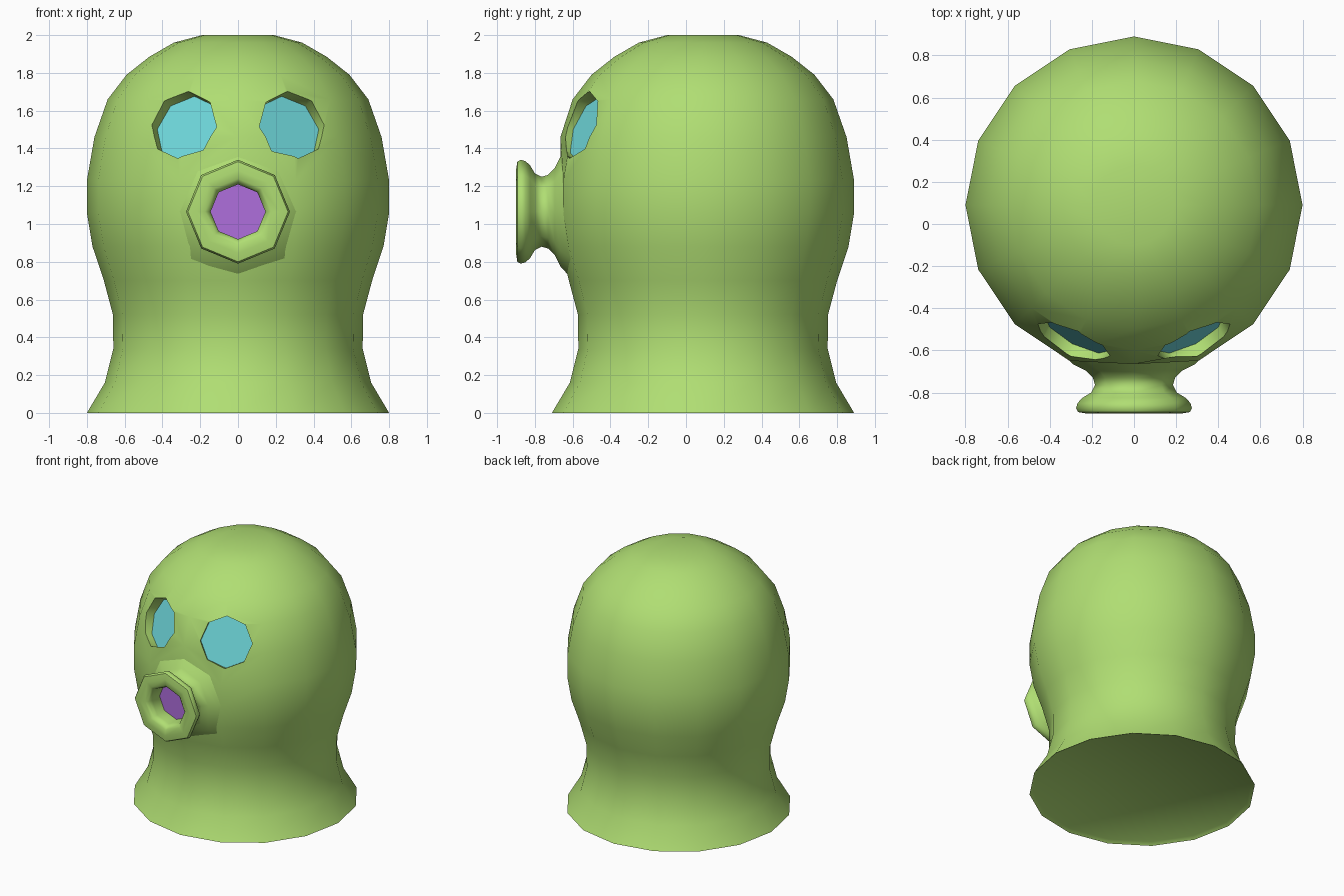
import bpy, bmesh, math
from mathutils import Matrix, Vector

if "Cube" in bpy.data.objects:
    bpy.data.objects.remove(bpy.data.objects["Cube"])


def material(name, color):
    m = bpy.data.materials.new(name)
    m.diffuse_color = (*color, 1)
    m.use_nodes = True
    m.node_tree.nodes["Principled BSDF"].inputs["Base Color"].default_value = m.diffuse_color
    return m


green = material("mask green", (0.434, 0.730, 0.171))
cyan = material("lens cyan", (0.156, 0.679, 0.701))
purple = material("mouth purple", (0.429, 0.156, 0.716))


def lathe(name, profile, sides, matrix, mats, last_mat=0):
    """Spin (radius, height) points around local z; the last ring may get its own material."""
    bm = bmesh.new()
    rings = []
    for r, z in profile:
        rings.append([bm.verts.new((r * math.cos(2 * math.pi * i / sides),
                                    r * math.sin(2 * math.pi * i / sides), z))
                      for i in range(sides)])
    for k, (a, b) in enumerate(zip(rings, rings[1:])):
        for i in range(sides):
            j = (i + 1) % sides
            f = bm.faces.new((a[i], a[j], b[j], b[i]))
            if k == len(rings) - 2:
                f.material_index = last_mat
    bmesh.ops.remove_doubles(bm, verts=bm.verts, dist=1e-5)
    bmesh.ops.recalc_face_normals(bm, faces=bm.faces)
    bm.transform(matrix)
    me = bpy.data.meshes.new(name)
    bm.to_mesh(me)
    bm.free()
    for m in mats:
        me.materials.append(m)
    ob = bpy.data.objects.new(name, me)
    bpy.context.collection.objects.link(ob)
    return ob


def activate(ob):
    bpy.ops.object.select_all(action='DESELECT')
    ob.select_set(True)
    bpy.context.view_layer.objects.active = ob


def smooth(ob):
    activate(ob)
    bpy.ops.object.shade_smooth_by_angle(angle=math.radians(50))


# Head, neck and flared collar
head = lathe("head", [
    (0, 0.02), (0.775, 0.02), (0.80, 0), (0.705, 0.16), (0.66, 0.34), (0.662, 0.52),
    (0.71, 0.70), (0.77, 0.88), (0.80, 1.06), (0.80, 1.23), (0.76, 1.46),
    (0.69, 1.66), (0.59, 1.79), (0.47, 1.885), (0.34, 1.96), (0.19, 2.0), (0, 2.0)],
    16, Matrix.Translation((0, 0.09, 0)), [green])
# Slightly flattened face behind the mouth
for v in head.data.vertices:
    if 0.6 < v.co.z < 1.6:
        v.co.y = max(v.co.y, -0.665)

# Eye sockets cut into the head, each with a recessed lens
R, DEPTH = 0.187, 0.09
az, el = math.radians(28), math.radians(21)
for side, label in ((-1, "left"), (1, "right")):
    n = Vector((side * math.sin(az) * math.cos(el), -math.cos(az) * math.cos(el), math.sin(el)))
    floor = Vector((side * 0.30, -0.58, 1.532)) - n * DEPTH
    place = Matrix.Translation(floor) @ n.to_track_quat('Z', 'Y').to_matrix().to_4x4()
    cutter = lathe("socket_cutter", [(0, 0), (R, 0), (R, 0.4), (0, 0.4)], 8, place, [green])
    cutter.hide_render = True
    mod = head.modifiers.new("socket", 'BOOLEAN')
    mod.operation, mod.solver, mod.object = 'DIFFERENCE', 'EXACT', cutter
    activate(head)
    bpy.ops.object.modifier_apply(modifier=mod.name)
    bpy.data.objects.remove(cutter)
    lathe(label + "_eye_lens", [(0, -0.004), (R, -0.004), (R, 0.004), (0, 0.004)], 8, place, [cyan])
smooth(head)

# Trumpet-shaped mouth with a purple inside
mouth = lathe("mouth", [
    (0, 0.58), (0.36, 0.60), (0.29, 0.665), (0.23, 0.695), (0.195, 0.73), (0.185, 0.765),
    (0.203, 0.80), (0.245, 0.825), (0.268, 0.85), (0.275, 0.875), (0.265, 0.893),
    (0.22, 0.90), (0.175, 0.895), (0.155, 0.88), (0.145, 0.85), (0.145, 0.76), (0, 0.76)],
    8, Matrix.Translation((0, 0, 1.065)) @ Matrix.Rotation(math.pi / 2, 4, 'X'),
    [green, purple], last_mat=1)
smooth(mouth)
